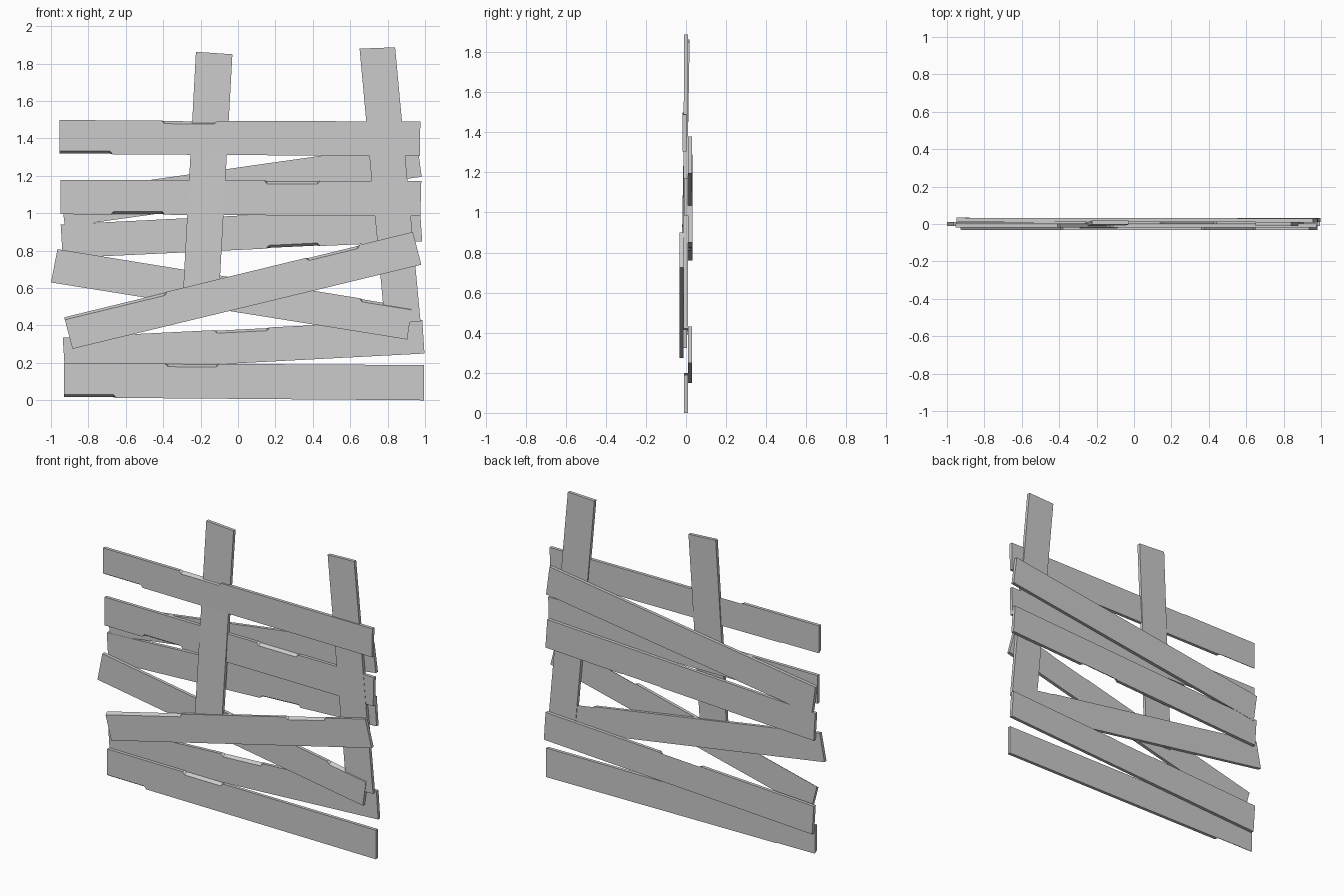
import bpy, bmesh
from mathutils import Vector

if "Cube" in bpy.data.objects:
    bpy.data.objects.remove(bpy.data.objects["Cube"])

THICK = 0.021
CHIP = 0.017


def plank(name, lo0, hi0, lo1, hi1, y0, y1, chips=()):
    """Board from end 0 to end 1; lo/hi are (x, z) corners, y0/y1 front depth at each end.
    chips: (x_start, x_end, 'top' or 'bottom') gouges along the front edge."""
    lo0, hi0, lo1, hi1 = (Vector(c) for c in (lo0, hi0, lo1, hi1))

    # stations along the length: [t, top cut, bottom cut]
    stations = [[0, 0, 0], [1, 0, 0]]
    for a, b, side in chips:
        e0, e1 = (hi0, hi1) if side == 'top' else (lo0, lo1)
        ta, tb = ((v - e0.x) / (e1.x - e0.x) for v in (a, b))
        cut = [CHIP, 0] if side == 'top' else [0, CHIP]
        if ta <= 0.002:
            stations[0][1:] = cut
        else:
            stations += [[ta, 0, 0], [ta + 0.008, *cut]]
        if tb >= 0.998:
            stations[1][1:] = cut
        else:
            stations += [[tb - 0.008, *cut], [tb, 0, 0]]
    stations.sort()

    bm = bmesh.new()
    rings = []
    for t, top, bottom in stations:
        lo, hi = lo0.lerp(lo1, t), hi0.lerp(hi1, t)
        up = (hi - lo).normalized()
        f = y0 + (y1 - y0) * t
        corners = [(lo + up * bottom, f), (hi - up * top, f),
                   (hi - up * top * 0.2, f + THICK), (lo + up * bottom * 0.2, f + THICK)]
        rings.append([bm.verts.new((p.x, y, p.y)) for p, y in corners])
    for r, s in zip(rings, rings[1:]):
        for i in range(4):
            j = (i + 1) % 4
            bm.faces.new((r[i], r[j], s[j], s[i]))
    bm.faces.new(rings[0])
    bm.faces.new(rings[-1])
    bmesh.ops.recalc_face_normals(bm, faces=bm.faces)
    mesh = bpy.data.meshes.new(name)
    bm.to_mesh(mesh)
    bm.free()
    bpy.context.collection.objects.link(bpy.data.objects.new(name, mesh))


# Upright posts
plank("left_post", (-0.105, 0.50), (-0.297, 0.51), (-0.03, 1.85), (-0.225, 1.863), -0.026, -0.003)
plank("right_post", (0.976, 0.42), (0.785, 0.41), (0.84, 1.887), (0.65, 1.88), -0.012, -0.011)

# Level boards
plank("bottom_board", (-0.93, 0.015), (-0.93, 0.20), (0.995, 0.0), (0.995, 0.188), -0.011, -0.011,
      [(-0.39, -0.10, 'top'), (-0.93, -0.65, 'bottom')])
plank("middle_board", (-0.95, 0.995), (-0.95, 1.178), (0.975, 0.985), (0.98, 1.172), -0.01, -0.01,
      [(0.14, 0.44, 'top'), (-0.68, -0.39, 'bottom')])
plank("top_board", (-0.955, 1.317), (-0.955, 1.498), (0.972, 1.305), (0.975, 1.49), -0.018, -0.018,
      [(-0.41, -0.11, 'top'), (-0.955, -0.67, 'bottom')])

# Slanted boards on the back
plank("low_back_board", (-0.925, 0.15), (-0.937, 0.335), (0.997, 0.25), (0.985, 0.43), 0.01, 0.01,
      [(-0.13, 0.17, 'top')])
plank("mid_back_board", (-0.937, 0.76), (-0.948, 0.94), (0.985, 0.85), (0.972, 1.035), 0.011, 0.011,
      [(0.15, 0.44, 'bottom')])
plank("high_back_board", (-0.925, 0.928), (-0.95, 1.11), (0.982, 1.195), (0.957, 1.38), 0.0125, 0.009)

# Crossed boards on the front
plank("falling_board", (-1.0, 0.63), (-0.965, 0.808), (0.905, 0.325), (0.93, 0.50), -0.01, -0.016,
      [(0.65, 0.93, 'top')])
plank("rising_board", (-0.885, 0.275), (-0.93, 0.447), (0.98, 0.725), (0.935, 0.90), -0.033, -0.033,
      [(-0.93, -0.38, 'top'), (0.36, 0.65, 'top')])
